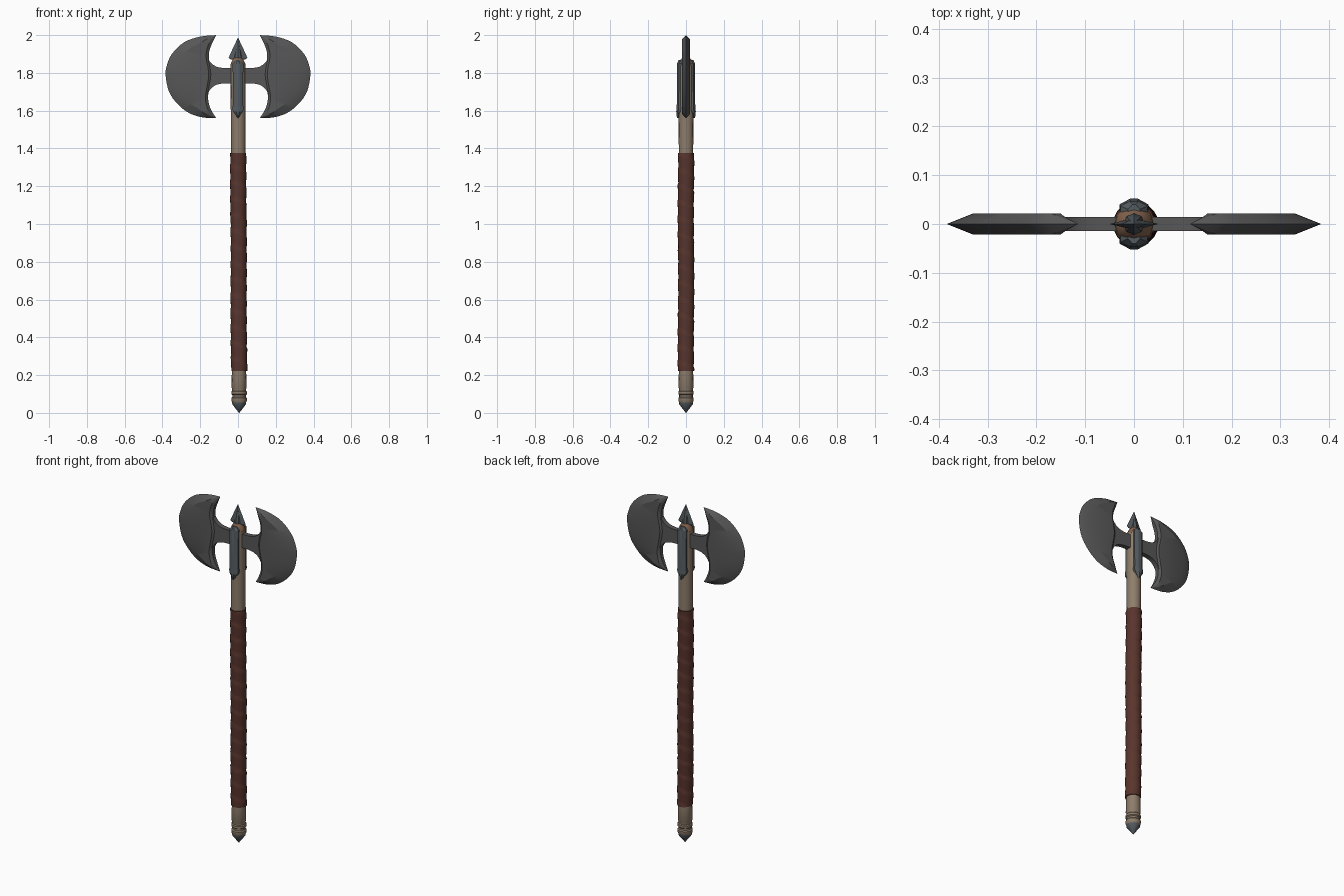
import bpy, bmesh, math
from mathutils import Vector

if "Cube" in bpy.data.objects:
    bpy.data.objects.remove(bpy.data.objects["Cube"])


def material(name, col):
    m = bpy.data.materials.new(name)
    m.diffuse_color = (*col, 1)
    m.use_nodes = True
    m.node_tree.nodes["Principled BSDF"].inputs["Base Color"].default_value = m.diffuse_color
    return m


STEEL = material("dark steel", (0.095, 0.095, 0.095))
IRON = material("blue grey iron", (0.09, 0.105, 0.115))
WOOD = material("pale wood", (0.27, 0.205, 0.145))
LEATHER = material("red brown leather", (0.10, 0.035, 0.026))
BROWN = material("brown collar", (0.23, 0.125, 0.075))


def make(name, verts, faces, mat, angle=35):
    me = bpy.data.meshes.new(name)
    me.from_pydata([tuple(v) for v in verts], [], faces)
    bm = bmesh.new()
    bm.from_mesh(me)
    bmesh.ops.remove_doubles(bm, verts=bm.verts, dist=0.00005)
    bmesh.ops.recalc_face_normals(bm, faces=bm.faces)
    bm.to_mesh(me)
    bm.free()
    ob = bpy.data.objects.new(name, me)
    bpy.context.collection.objects.link(ob)
    me.materials.append(mat)
    bpy.ops.object.select_all(action='DESELECT')
    ob.select_set(True)
    bpy.context.view_layer.objects.active = ob
    bpy.ops.object.shade_smooth_by_angle(angle=math.radians(angle))
    return ob


def loft(name, rings, mat, angle=35):
    """Skin closed rings of equal length and cap both ends."""
    n = len(rings[0])
    verts = [v for r in rings for v in r]
    faces = [(i * n + j, i * n + (j + 1) % n, (i + 1) * n + (j + 1) % n, (i + 1) * n + j)
             for i in range(len(rings) - 1) for j in range(n)]
    faces += [tuple(range(n)), tuple(range(len(verts) - n, len(verts)))]
    return make(name, verts, faces, mat, angle)


def lathe(name, profile, mat, seg=16, bump=lambda z, a: 0, angle=35):
    rings = []
    for z, r in profile:
        cx = 0.006 * (1 - z / 1.9)          # slight lean of the shaft
        rings.append([(cx + (r + bump(z, a)) * math.cos(a), (r + bump(z, a)) * math.sin(a), z)
                      for a in (2 * math.pi * k / seg for k in range(seg))])
    return loft(name, rings, mat, angle)


def curve(pts, n):
    """Smooth curve through points, n samples."""
    p = [Vector(q) for q in pts]
    p = [2 * p[0] - p[1]] + p + [2 * p[-1] - p[-2]]
    out = []
    for k in range(n):
        t = k / (n - 1) * (len(pts) - 1)
        i = min(int(t), len(pts) - 2)
        t -= i
        a, b, c, d = p[i:i + 4]
        out.append(0.5 * (2 * b + (c - a) * t + (2 * a - 5 * b + 4 * c - d) * t * t
                          + (3 * b - a - 3 * c + d) * t ** 3))
    return out


# crescent blades: lens section lofted from upper horn to lower horn
N = 41
outer = curve([(.115, 2.0), (.20, 1.992), (.285, 1.962), (.35, 1.90), (.378, 1.835), (.383, 1.785),
               (.365, 1.70), (.32, 1.635), (.26, 1.588), (.19, 1.565), (.115, 1.56)], N)
inner = curve([(.115, 2.0), (.138, 1.955), (.153, 1.91), (.153, 1.87), (.145, 1.835), (.14, 1.785),
               (.15, 1.725), (.158, 1.68), (.155, 1.64), (.14, 1.60), (.115, 1.56)], N)
for side, label in ((-1, "left"), (1, "right")):
    rings = []
    for o, i in zip(outer, inner):
        w = max((o - i).length, 1e-6)
        th = 0.022 * min(1, w / 0.07)
        a = o.lerp(i, min(0.055 / w, 0.45))
        b = i.lerp(o, min(0.015 / w, 0.3))
        sec = [(o, 0), (a, th), (b, th), (i, th * .5), (i, -th * .5), (b, -th), (a, -th)]
        rings.append([(side * p.x, y, p.y) for p, y in sec])
    loft(label + "_blade", rings, STEEL, 25)

# neck joining the blades, flared into each one
xs = [0, .07, .095, .115, .135, .15, .165]
top = [1.825, 1.825, 1.828, 1.833, 1.845, 1.862, 1.89]
bot = [1.745, 1.745, 1.742, 1.737, 1.725, 1.708, 1.68]
cols = [(-x, t, b) for x, t, b in zip(xs, top, bot)][:0:-1] + list(zip(xs, top, bot))
loft("blade_neck", [[(x, -.014, b), (x, -.014, t), (x, .014, t), (x, .014, b)] for x, t, b in cols], STEEL)

# wooden shaft with turned rings at the foot
lathe("shaft", [(.05, .034), (.065, .041), (.078, .041), (.084, .036), (.094, .036), (.099, .041),
                (.112, .041), (.117, .037), (.128, .037), (.134, .04), (.22, .038), (1.37, .038),
                (1.5, .039), (1.84, .04)], WOOD)
lathe("shaft_top", [(1.835, .0405), (1.85, .038), (1.87, .028), (1.888, .014)], BROWN, 12)


# leather grip with a shallow spiral wrap
def wrap(z, a):
    s = (z / 0.085 + a / (2 * math.pi)) % 1
    return 0.004 * s + 0.001 * math.sin(9 * z + a)


lathe("leather_grip", [(.223 + 1.152 * k / 110, .0405) for k in range(111)], LEATHER, 20, wrap, 40)

# pommel point
lathe("pommel", [(0, .001), (.018, .015), (.045, .036), (.062, .037)], IRON, 12)

# ridged langets on front and back
for side, label in ((-1, "front"), (1, "back")):
    rings = []
    for z, w, d in ((1.868, .012, .038), (1.85, .028, .045), (1.63, .027, .047), (1.61, .03, .048),
                    (1.595, .026, .05), (1.56, .002, .046)):
        rings.append([(-w, side * .025, z), (-w, side * (d - .008), z), (-w * .3, side * (d + .002), z),
                      (w * .3, side * (d + .002), z), (w, side * (d - .008), z), (w, side * .025, z)])
    loft(label + "_langet", rings, IRON, 25)

# top spike: flat diamond head with a thicker core
loft("spike_head", [[(w, 0, z), (0, d, z), (-w, 0, z), (0, -d, z)]
                    for z, w, d in ((1.872, .04, .008), (1.88, .05, .012), (1.93, .027, .011),
                                    (1.985, .001, .001))], IRON, 20)
lathe("spike_core", [(1.872, .02), (1.885, .022), (1.92, .014), (1.965, .004)], IRON, 8)
